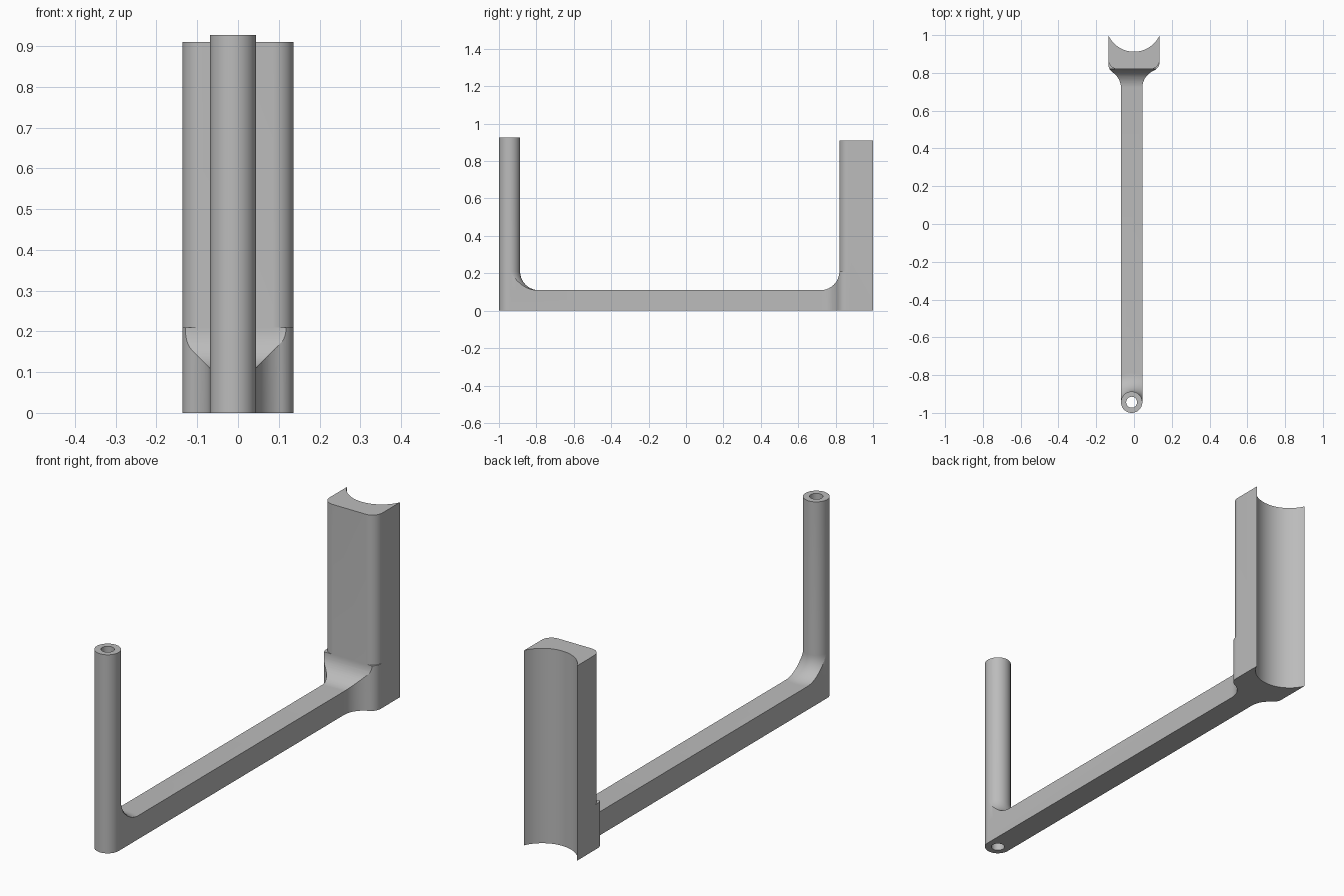
import bpy, bmesh
from math import pi, sin, cos, sqrt, atan2, radians
from mathutils import Vector

if "Cube" in bpy.data.objects:
    bpy.data.objects.remove(bpy.data.objects["Cube"])

# Main sizes
CX, HALF = -0.0125, 0.0565            # arm centre line and half width
POST_Y, POST_TOP, BORE = -0.9435, 0.927, 0.029
ARM_TOP, FILLET = 0.11, 0.1
SADDLE_W, SADDLE_Y, SADDLE_TOP, CORNER = 0.136, 0.82, 0.91, 0.05
SCOOP_DEPTH = 0.088

grey = bpy.data.materials.new("plain_grey")
grey.use_nodes = True
colour = (0.5, 0.5, 0.5, 1)
grey.diffuse_color = colour
grey.node_tree.nodes["Principled BSDF"].inputs["Base Color"].default_value = colour


def arc(cx, cy, r, a0, a1, n=16):
    """Points on an arc, angles in radians."""
    return [(cx + r * cos(a0 + (a1 - a0) * i / n),
             cy + r * sin(a0 + (a1 - a0) * i / n)) for i in range(n + 1)]


def finish(name, bm):
    bmesh.ops.remove_doubles(bm, verts=bm.verts, dist=1e-5)
    bmesh.ops.recalc_face_normals(bm, faces=bm.faces)
    mesh = bpy.data.meshes.new(name)
    bm.to_mesh(mesh)
    bm.free()
    mesh.materials.append(grey)
    ob = bpy.data.objects.new(name, mesh)
    bpy.context.collection.objects.link(ob)
    return ob


def prism(name, outline, lo, hi, along="z"):
    """Extrude a plan outline up z, or a (y, z) outline along x."""
    bm = bmesh.new()
    place = (lambda p: (p[0], p[1], lo)) if along == "z" else (lambda p: (lo, p[0], p[1]))
    face = bm.faces.new([bm.verts.new(place(p)) for p in outline])
    new = bmesh.ops.extrude_face_region(bm, geom=[face])["geom"]
    step = Vector((0, 0, hi - lo)) if along == "z" else Vector((hi - lo, 0, 0))
    bmesh.ops.translate(bm, vec=step, verts=[v for v in new if isinstance(v, bmesh.types.BMVert)])
    return finish(name, bm)


def lathe(name, profile, steps=64):
    """Spin an (r, z) profile about the post axis."""
    bm = bmesh.new()
    verts = [bm.verts.new((CX + r, POST_Y, z)) for r, z in profile]
    edges = [bm.edges.new(pair) for pair in zip(verts, verts[1:])]
    bmesh.ops.spin(bm, geom=verts + edges, cent=(CX, POST_Y, 0), axis=(0, 0, 1),
                   angle=2 * pi, steps=steps)
    return finish(name, bm)


def combine(target, tool, operation):
    mod = target.modifiers.new(operation.lower(), "BOOLEAN")
    mod.operation, mod.object, mod.solver = operation, tool, "EXACT"
    bpy.context.view_layer.objects.active = target
    bpy.ops.object.modifier_apply(modifier=mod.name)
    bpy.data.objects.remove(tool)


def flare_side(side):
    """Plan curve from the arm's side out to the saddle's side."""
    start = abs(CX + side * HALF)
    hollow_x, round_x = start + FILLET, SADDLE_W - CORNER
    hollow_y = SADDLE_Y - FILLET
    dx = hollow_x - round_x
    dy = sqrt((FILLET + CORNER) ** 2 - dx ** 2)
    a = atan2(dy, -dx)
    pts = arc(hollow_x, hollow_y, FILLET, pi, a)
    pts += arc(round_x, hollow_y + dy, CORNER, a - pi, 0)[1:]
    return [(side * x, y) for x, y in pts]


# Arm with flared end, its top sweeping up into the saddle
FLARE_BACK = 0.88
plan = ([(CX + HALF, POST_Y)] + flare_side(1)
        + [(SADDLE_W, FLARE_BACK), (-SADDLE_W, FLARE_BACK)]
        + flare_side(-1)[::-1] + [(CX - HALF, POST_Y)])
arm = prism("bracket", plan, 0, 0.4)
top_edge = arc(SADDLE_Y - FILLET, ARM_TOP + FILLET, FILLET, -pi / 2, 0)
side = ([(-1.1, -0.1), (-1.1, ARM_TOP)] + top_edge
        + [(1.1, ARM_TOP + FILLET), (1.1, -0.1)])
combine(arm, prism("sweep_limit", side, -0.5, 0.5, "x"), "INTERSECT")

# Flared foot of the post, trimmed to the width of the arm
hollow = arc(HALF + FILLET, ARM_TOP + FILLET, FILLET, pi, 1.5 * pi)
foot = lathe("post_foot", [(0, 0.05), (0, ARM_TOP + FILLET)] + hollow
             + [(HALF + FILLET, 0.05), (0, 0.05)])
trim = [(CX + HALF, POST_Y), (CX + HALF, 0), (CX - HALF, 0), (CX - HALF, POST_Y)]
combine(foot, prism("foot_trim", trim, -0.1, 0.5), "INTERSECT")
combine(arm, foot, "UNION")

# Upright post
combine(arm, lathe("post", [(0, 0), (HALF, 0), (HALF, POST_TOP), (0, POST_TOP)]), "UNION")

# Saddle block with rounded front corners and a scooped back
scoop_r = (SADDLE_W ** 2 + SCOOP_DEPTH ** 2) / (2 * SCOOP_DEPTH)
scoop_y = 1 - SCOOP_DEPTH + scoop_r
half_angle = atan2(SADDLE_W, scoop_r - SCOOP_DEPTH)
inner_x, inner_y = SADDLE_W - CORNER, SADDLE_Y + CORNER
block = (arc(-inner_x, inner_y, CORNER, pi, 1.5 * pi)
         + arc(inner_x, inner_y, CORNER, -pi / 2, 0)
         + arc(0, scoop_y, scoop_r, -pi / 2 + half_angle, -pi / 2 - half_angle, 40))
combine(arm, prism("saddle", block, 0, SADDLE_TOP), "UNION")

# Bore through the post
combine(arm, lathe("bore", [(0, -0.1), (BORE, -0.1), (BORE, 1.1), (0, 1.1)], 48), "DIFFERENCE")

bpy.ops.object.select_all(action="DESELECT")
arm.select_set(True)
bpy.context.view_layer.objects.active = arm
bpy.ops.object.shade_smooth_by_angle(angle=radians(25))
